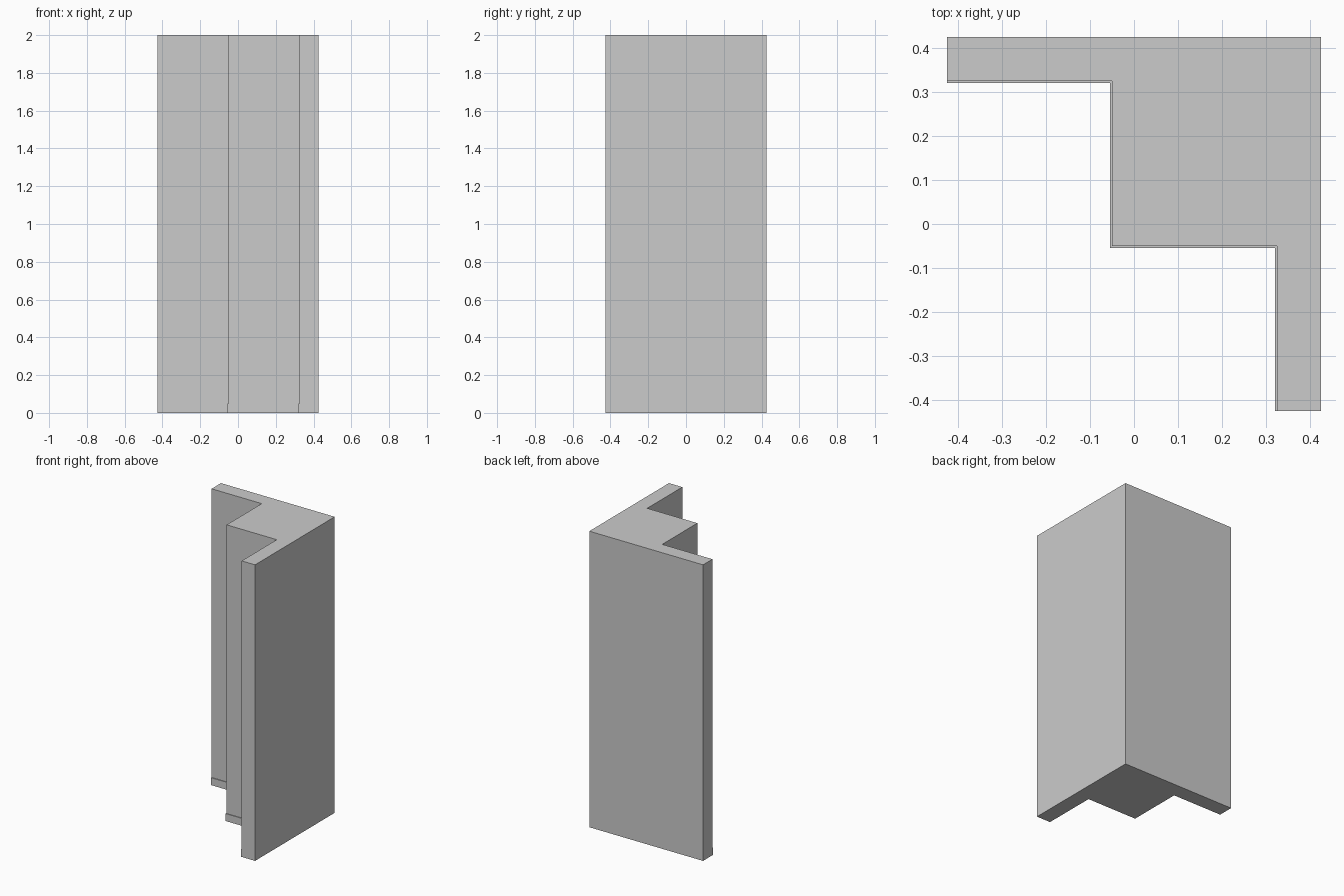
import bpy
import bmesh

cube = bpy.data.objects.get("Cube")
if cube:
    bpy.data.objects.remove(cube, do_unlink=True)

grey = bpy.data.materials.new("plaster grey")
grey.use_nodes = True
colour = (0.6, 0.6, 0.6, 1)
grey.diffuse_color = colour
grey.node_tree.nodes["Principled BSDF"].inputs["Base Color"].default_value = colour

HALF, INNER, STEP = 0.425, 0.325, -0.05   # outer face, arm face, pillar face
HEIGHT, BOARD_H, BOARD_T = 2.0, 0.05, 0.005


def stepped_line(d):
    """Room-side outline of the corner, pushed out into the room by d."""
    arm, pillar = INNER - d, STEP - d
    return [(-HALF, arm), (pillar, arm), (pillar, pillar), (arm, pillar), (arm, -HALF)]


def extrude_outline(name, outline, height):
    bm = bmesh.new()
    face = bm.faces.new([bm.verts.new((x, y, 0)) for x, y in outline])
    top = bmesh.ops.extrude_face_region(bm, geom=[face])["geom"]
    bmesh.ops.translate(bm, vec=(0, 0, height),
                        verts=[v for v in top if isinstance(v, bmesh.types.BMVert)])
    bmesh.ops.recalc_face_normals(bm, faces=bm.faces)
    mesh = bpy.data.meshes.new(name)
    bm.to_mesh(mesh)
    bm.free()
    mesh.materials.append(grey)
    obj = bpy.data.objects.new(name, mesh)
    bpy.context.collection.objects.link(obj)
    return obj


# Corner wall with a square pillar in the angle
extrude_outline("corner_wall",
                stepped_line(0) + [(HALF, -HALF), (HALF, HALF), (-HALF, HALF)], HEIGHT)

# Thin skirting board along the stepped room side
extrude_outline("skirting_board",
                stepped_line(BOARD_T) + stepped_line(0)[::-1], BOARD_H)
